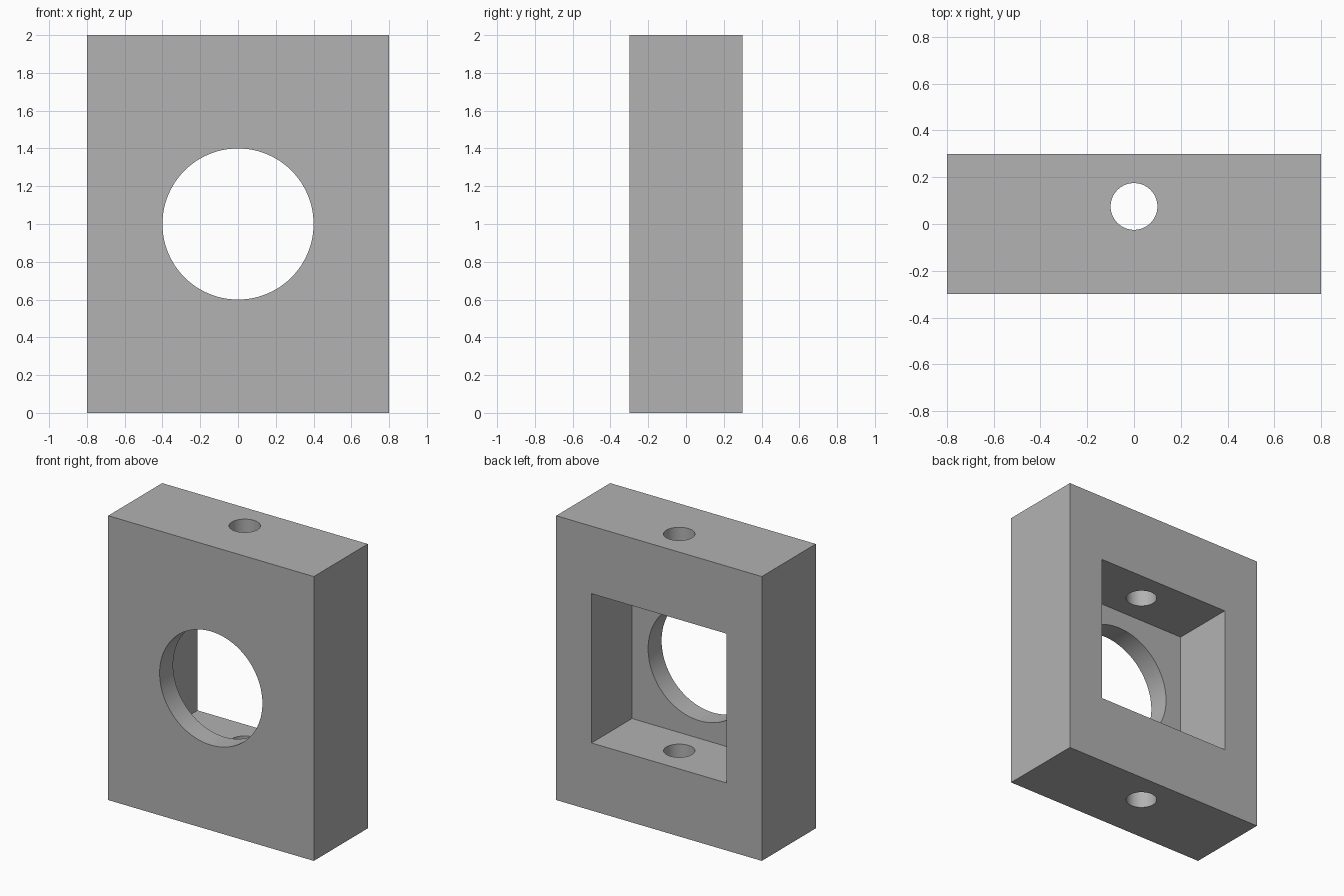
import bpy
import math

old = bpy.data.objects.get("Cube")
if old:
    bpy.data.objects.remove(old, do_unlink=True)

WIDTH, DEPTH, HEIGHT = 1.6, 0.6, 2.0
POCKET = 1.05          # square opening at the back
WALL = 0.15            # front wall left by the pocket
BACK = DEPTH / 2
POCKET_FLOOR = -BACK + WALL
POCKET_MID = (BACK + POCKET_FLOOR) / 2

# Single grey material
grey = bpy.data.materials.new("plain grey")
grey.use_nodes = True
colour = (0.447, 0.447, 0.447, 1)
grey.diffuse_color = colour
grey.node_tree.nodes["Principled BSDF"].inputs["Base Color"].default_value = colour


def box(name, size, location):
    bpy.ops.mesh.primitive_cube_add(size=1, location=location)
    obj = bpy.context.object
    obj.name = name
    obj.scale = size
    bpy.ops.object.transform_apply(location=False, rotation=False, scale=True)
    obj.data.materials.append(grey)
    return obj


def cylinder(name, radius, length, location, rotation=(0, 0, 0)):
    bpy.ops.mesh.primitive_cylinder_add(vertices=96, radius=radius, depth=length,
                                        location=location, rotation=rotation)
    obj = bpy.context.object
    obj.name = name
    obj.data.materials.append(grey)
    return obj


# Main block
block = box("housing_block", (WIDTH, DEPTH, HEIGHT), (0, 0, HEIGHT / 2))

# Square pocket, round front window and vertical rod hole
cutters = [
    box("pocket_cutter", (POCKET, 1, POCKET), (0, POCKET_FLOOR + 0.5, HEIGHT / 2)),
    cylinder("window_cutter", 0.4, 1, (0, -0.3, HEIGHT / 2), (math.pi / 2, 0, 0)),
    cylinder("rod_hole_cutter", 0.1, HEIGHT + 0.4, (0, POCKET_MID, HEIGHT / 2)),
]

bpy.ops.object.select_all(action="DESELECT")
block.select_set(True)
bpy.context.view_layer.objects.active = block
for cutter in cutters:
    mod = block.modifiers.new(cutter.name, "BOOLEAN")
    mod.operation = "DIFFERENCE"
    mod.solver = "EXACT"
    mod.object = cutter
    bpy.ops.object.modifier_apply(modifier=mod.name)
    bpy.data.objects.remove(cutter, do_unlink=True)

# Smooth bores with crisp rims
bpy.ops.object.shade_smooth_by_angle(angle=math.radians(30))
